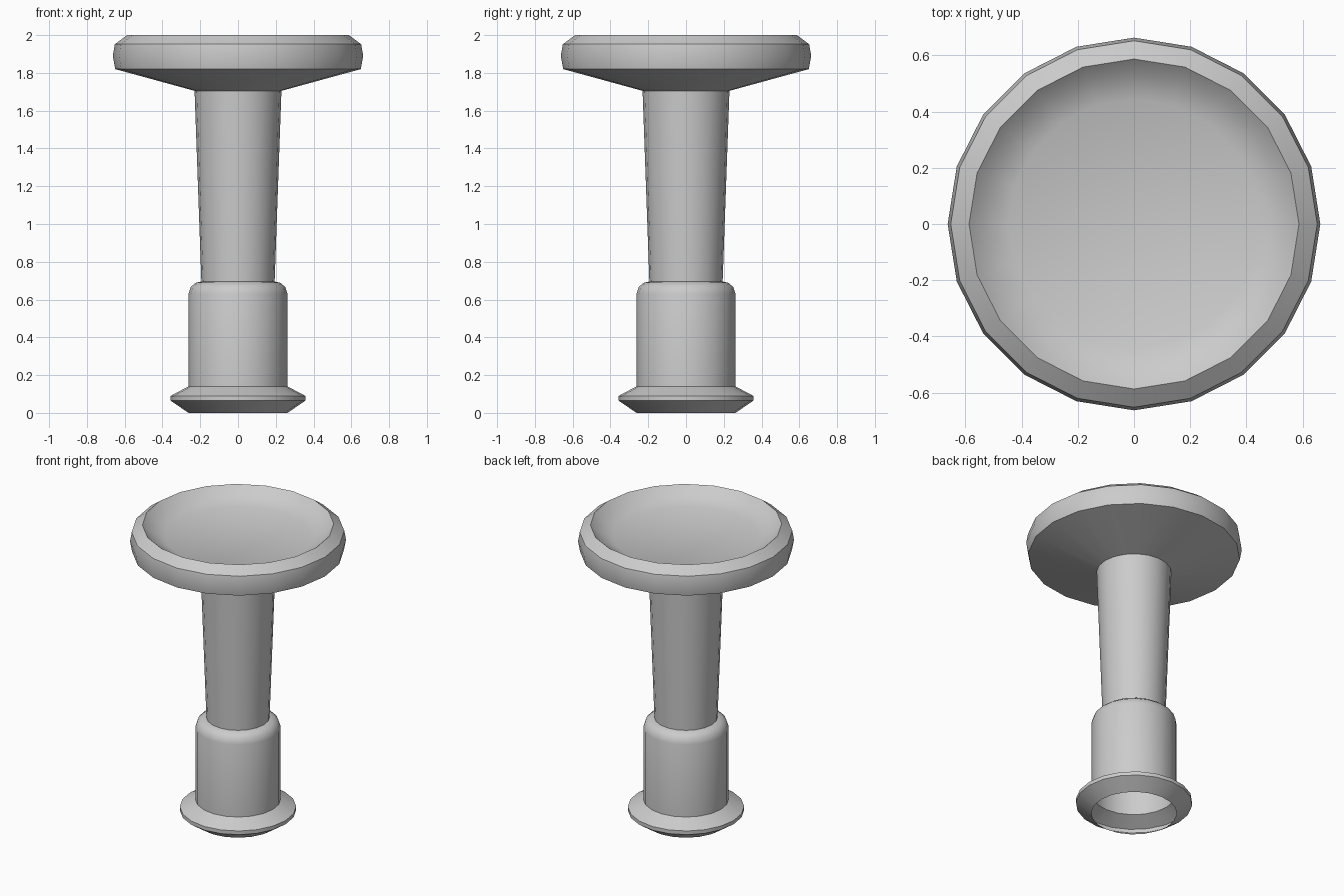
import bpy
import bmesh
import math

if "Cube" in bpy.data.objects:
    bpy.data.objects.remove(bpy.data.objects["Cube"])

SIDES = 20


def lathe(name, profile, cap_end=False):
    """Spin (radius, z) points around z into an open shell."""
    bm = bmesh.new()
    rings = []
    for r, z in profile:
        rings.append([bm.verts.new((r * math.cos(math.tau * i / SIDES),
                                    r * math.sin(math.tau * i / SIDES), z))
                      for i in range(SIDES)])
    for low, high in zip(rings, rings[1:]):
        for i in range(SIDES):
            j = (i + 1) % SIDES
            bm.faces.new((low[i], low[j], high[j], high[i]))
    if cap_end:
        bm.faces.new(rings[-1])
    mesh = bpy.data.meshes.new(name)
    bm.to_mesh(mesh)
    bm.free()
    obj = bpy.data.objects.new(name, mesh)
    bpy.context.collection.objects.link(obj)
    bpy.ops.object.select_all(action='DESELECT')
    obj.select_set(True)
    bpy.context.view_layer.objects.active = obj
    bpy.ops.object.shade_smooth_by_angle(angle=math.radians(35))
    return obj


# Flared foot ring, hollow and open underneath
lathe("foot_ring", [(0.262, 0.0), (0.357, 0.065), (0.357, 0.09), (0.262, 0.14)])

# Wide lower sleeve with a rounded shoulder
lathe("lower_sleeve", [(0.262, 0.14), (0.262, 0.63), (0.25, 0.667),
                       (0.222, 0.69), (0.194, 0.695)])

# Tapered stem
lathe("stem", [(0.194, 0.695), (0.23, 1.705)])

# Dished head: sloping underside, rounded rim, shallow recessed floor
lathe("dish_head", [(0.23, 1.705), (0.65, 1.82), (0.663, 1.89), (0.652, 1.952),
                    (0.587, 2.0), (0.538, 1.955), (0.445, 1.915)], cap_end=True)
